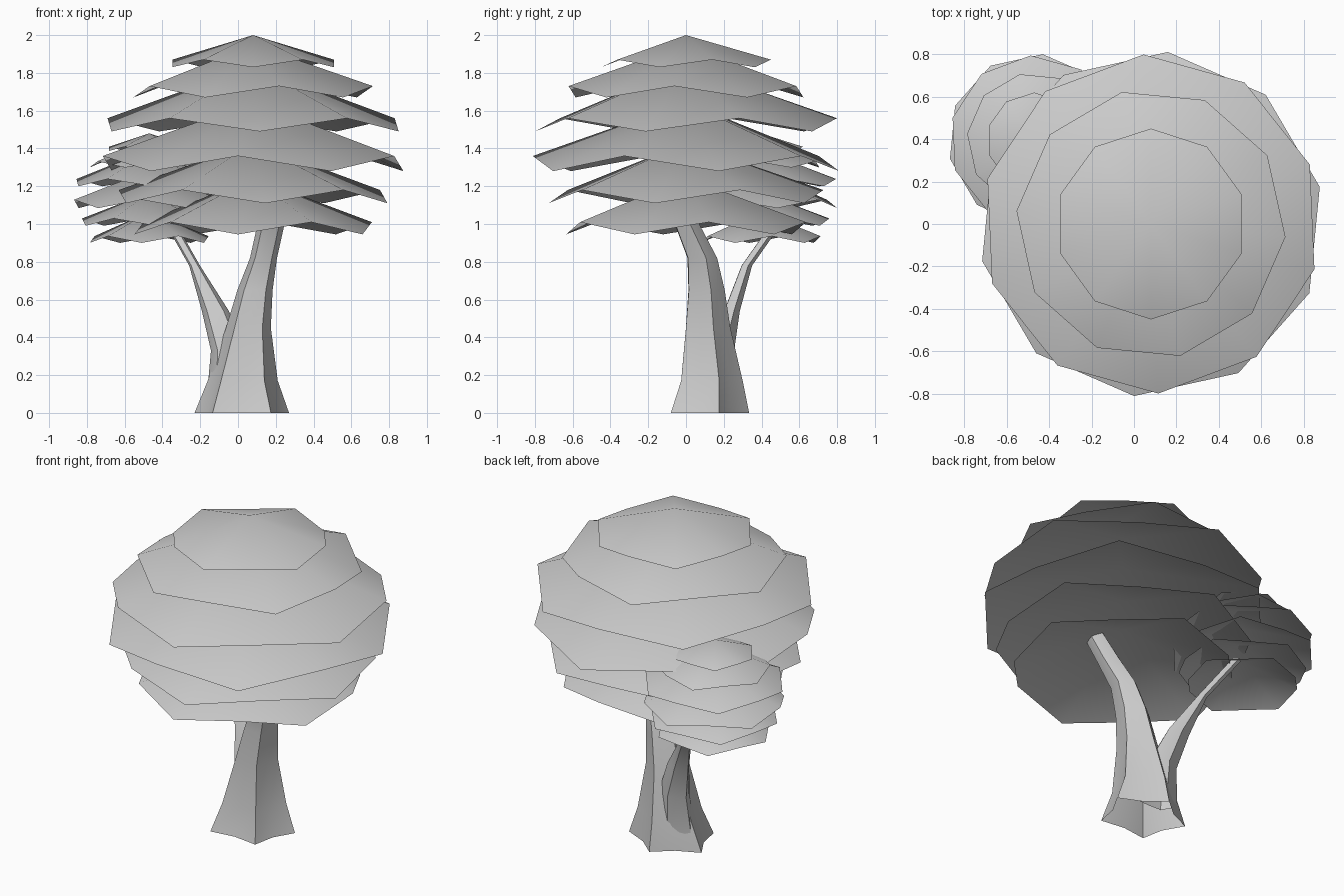
import bpy, math
from math import sin, cos, radians

if "Cube" in bpy.data.objects:
    bpy.data.objects.remove(bpy.data.objects["Cube"])


def make_object(name, verts, faces):
    mesh = bpy.data.meshes.new(name)
    mesh.from_pydata(verts, [], faces)
    mesh.update()
    obj = bpy.data.objects.new(name, mesh)
    bpy.context.collection.objects.link(obj)
    bpy.context.view_layer.objects.active = obj
    obj.select_set(True)
    bpy.ops.object.shade_smooth_by_angle(angle=radians(35))
    obj.select_set(False)
    return obj


# foliage layers: radius, first angle, even rim z, odd rim z, apex z
LAYERS = [
    (0.45, 18.0, 1.87, 1.83, 2.00),
    (0.637, 30.5, 1.67, 1.73, 1.95),
    (0.80, 20.5, 1.56, 1.49, 1.84),
    (0.815, 12.4, 1.28, 1.36, 1.645),
    (0.73, 23.0, 1.18, 1.11, 1.43),
    (0.64, 10.8, 1.01, 0.945, 1.245),
]


def canopy(name, cx, cy, base_z, s, sz):
    """Stack of shallow ten-sided cones with zigzag rims."""
    z_of = lambda z: base_z + (z - 0.945) * sz
    for i, (r, a0, even, odd, apex) in enumerate(LAYERS):
        verts = [(cx, cy, z_of(apex))]
        for k in range(10):
            a = radians(a0 + 36 * k)
            verts.append((cx + r * s * cos(a), cy + r * s * sin(a),
                          z_of(odd if k % 2 else even)))
        faces = [(0, k + 1, (k + 1) % 10 + 1) for k in range(10)]
        make_object(f"{name}_layer_{i + 1}", verts, faces)


def stem(name, rings, points):
    """Loft of lobed rings: z, cx, cy, rx, ry, valley ratio."""
    n = points * 2
    verts, faces = [], []
    for z, cx, cy, rx, ry, valley in rings:
        for k in range(n):
            a = radians(90 + 360 * k / n)
            f = valley if k % 2 else 1.0
            verts.append((cx + rx * f * cos(a), cy + ry * f * sin(a), z))
    for j in range(len(rings) - 1):
        for k in range(n):
            m = (k + 1) % n
            faces.append((j * n + k, j * n + m, (j + 1) * n + m, (j + 1) * n + k))
    faces.append(tuple(range((len(rings) - 1) * n, len(rings) * n)))
    make_object(name, verts, faces)


# big and small crowns
canopy("main_canopy", 0.08, 0.0, 0.945, 1.0, 1.0)
canopy("side_canopy", -0.47, 0.395, 0.90, 0.5, 0.55)

# flared leaning trunk
stem("trunk", [
    (0.00, 0.02, 0.105, 0.263, 0.229, 0.72),
    (0.17, 0.025, 0.12, 0.195, 0.180, 0.76),
    (0.45, 0.055, 0.105, 0.125, 0.130, 0.81),
    (0.65, 0.09, 0.10, 0.098, 0.105, 0.83),
    (0.82, 0.135, 0.08, 0.075, 0.085, 0.85),
    (1.00, 0.175, 0.00, 0.075, 0.070, 0.85),
    (1.27, 0.235, -0.12, 0.060, 0.060, 0.85),
], 5)

# side branch growing out of the trunk
stem("branch", [
    (0.10, -0.04, 0.16, 0.130, 0.080, 0.85),
    (0.33, -0.05, 0.18, 0.098, 0.075, 0.85),
    (0.54, -0.12, 0.24, 0.075, 0.045, 0.85),
    (0.78, -0.23, 0.32, 0.030, 0.030, 0.85),
    (1.00, -0.355, 0.475, 0.030, 0.030, 0.85),
], 5)
